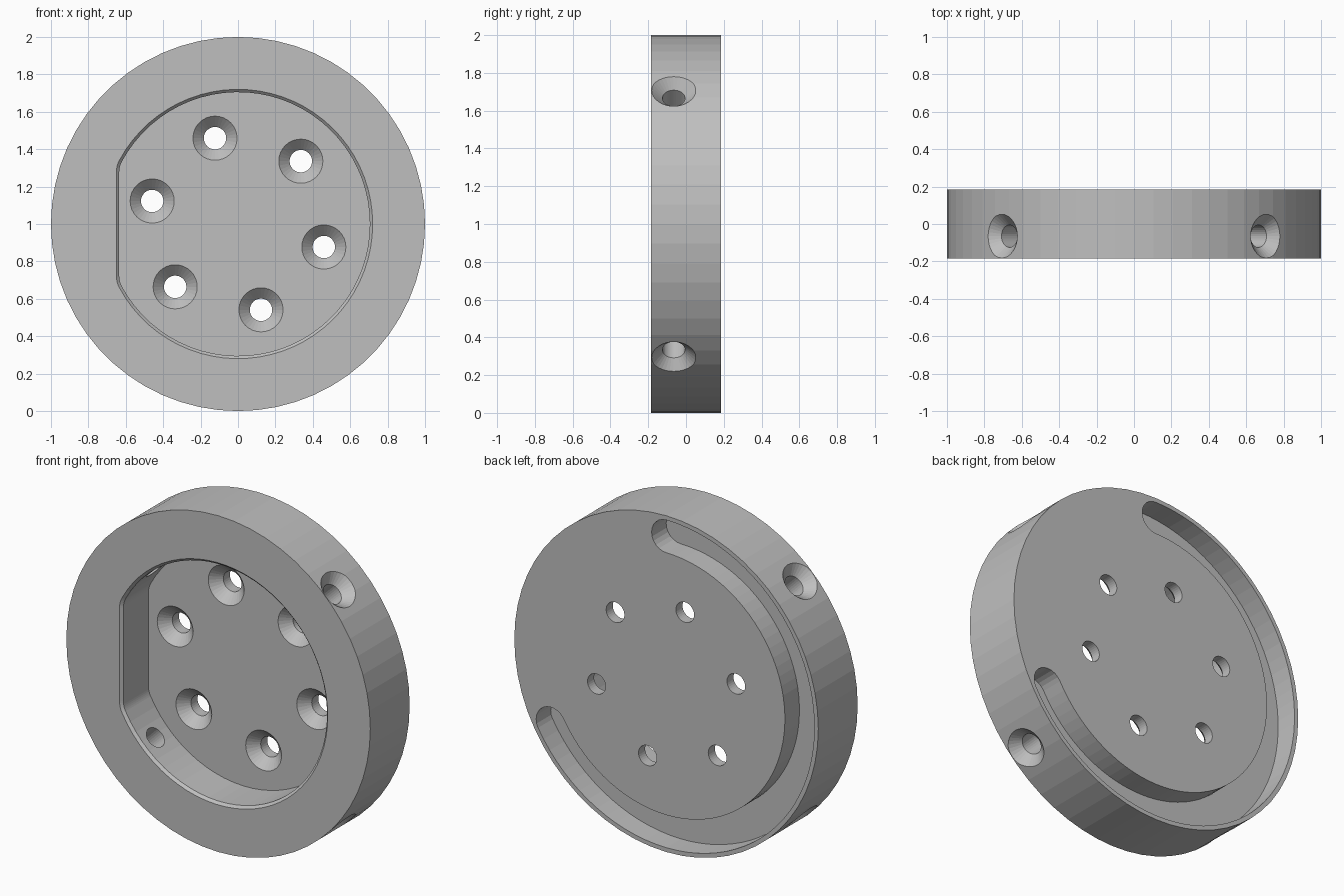
import bpy, bmesh, math
from mathutils import Matrix, Vector

cube = bpy.data.objects.get("Cube")
if cube:
    bpy.data.objects.remove(cube, do_unlink=True)

HALF = 0.185          # half thickness of the disc
FLOOR = 0.065         # depth position of the recess floor
CENTRE = Matrix.Translation((0, 0, 1))

grey = bpy.data.materials.new("plain_grey")
grey.use_nodes = True
grey.diffuse_color = (0.52, 0.52, 0.52, 1)
grey.node_tree.nodes["Principled BSDF"].inputs["Base Color"].default_value = (0.52, 0.52, 0.52, 1)


def arc(radius, start, end, steps, cx=0, cz=0):
    angles = [start + (end - start) * i / steps for i in range(steps + 1)]
    return [(cx + radius * math.cos(a), cz + radius * math.sin(a)) for a in angles]


def circle(radius, sides):
    return arc(radius, 0, math.tau, sides)[:-1]


def loft(name, sections, matrix=CENTRE):
    """Closed solid through (outline, y) sections with matching point counts."""
    bm = bmesh.new()
    rings = [[bm.verts.new(matrix @ Vector((x, y, z))) for x, z in outline]
             for outline, y in sections]
    for a, b in zip(rings, rings[1:]):
        for i in range(len(a)):
            j = (i + 1) % len(a)
            bm.faces.new((a[i], a[j], b[j], b[i]))
    bm.faces.new(rings[0])
    bm.faces.new(rings[-1])
    bmesh.ops.recalc_face_normals(bm, faces=bm.faces)
    mesh = bpy.data.meshes.new(name)
    bm.to_mesh(mesh)
    bm.free()
    mesh.materials.append(grey)
    obj = bpy.data.objects.new(name, mesh)
    bpy.context.scene.collection.objects.link(obj)
    return obj


def cut(target, cutter):
    mod = target.modifiers.new("cut", 'BOOLEAN')
    mod.operation = 'DIFFERENCE'
    mod.solver = 'EXACT'
    mod.object = cutter
    bpy.context.view_layer.objects.active = target
    bpy.ops.object.modifier_apply(modifier=mod.name)
    bpy.data.objects.remove(cutter, do_unlink=True)


def recess_outline(grow):
    """Circle with one flat on the -x side and rounded corners."""
    radius, flat, fillet = 0.705 + grow, 0.635 + grow, 0.12 + grow
    cx, reach = fillet - flat, radius - fillet
    cz = math.sqrt(reach ** 2 - cx ** 2)
    t = math.atan2(cz, cx)
    return (arc(radius, -t, t, 60)
            + arc(fillet, t, math.pi, 6, cx, cz)[1:]
            + arc(fillet, math.pi, math.tau - t, 6, cx, -cz)[:-1])


def countersink(name, matrix):
    """Screw hole along local y with a conical mouth at y = 0."""
    return loft(name, [(circle(0.138, 32), -0.02), (circle(0.06, 32), 0.058),
                       (circle(0.06, 32), 0.36)], matrix)


# Disc body
disc = loft("disc_body", [(circle(1, 60), -HALF), (circle(1, 60), HALF)])

# Front recess with chamfered lip
cut(disc, loft("recess_cutter", [(recess_outline(0.035), -HALF - 0.02),
                                 (recess_outline(0), -HALF + 0.015),
                                 (recess_outline(0), FLOOR)]))

# Curved slot in the back with round ends
mid, half_width = 0.877, 0.097
start, end = math.radians(90), math.radians(330)
slot = (arc(mid + half_width, start, end, 60)
        + arc(half_width, end, end + math.pi, 12,
              mid * math.cos(end), mid * math.sin(end))[1:-1]
        + arc(mid - half_width, end, start, 60)
        + arc(half_width, start + math.pi, start + math.tau, 12,
              mid * math.cos(start), mid * math.sin(start))[1:-1])
cut(disc, loft("slot_cutter", [(slot, HALF - 0.137), (slot, HALF + 0.05)]))

# Six countersunk holes through the recess floor
for i in range(6):
    a = math.radians(45 + 60 * i)
    place = Matrix.Translation((0.475 * math.cos(a), FLOOR, 0.475 * math.sin(a)))
    cut(disc, countersink("floor_hole_cutter", CENTRE @ place))

# Four countersunk radial holes from the rim into the recess
for i in range(4):
    spin = Matrix.Rotation(math.radians(45 + 90 * i), 4, 'Y')
    turn = Matrix.Rotation(math.radians(90), 4, 'Z')
    place = Matrix.Translation((1, -0.065, 0))
    cut(disc, countersink("rim_hole_cutter", CENTRE @ spin @ place @ turn))
